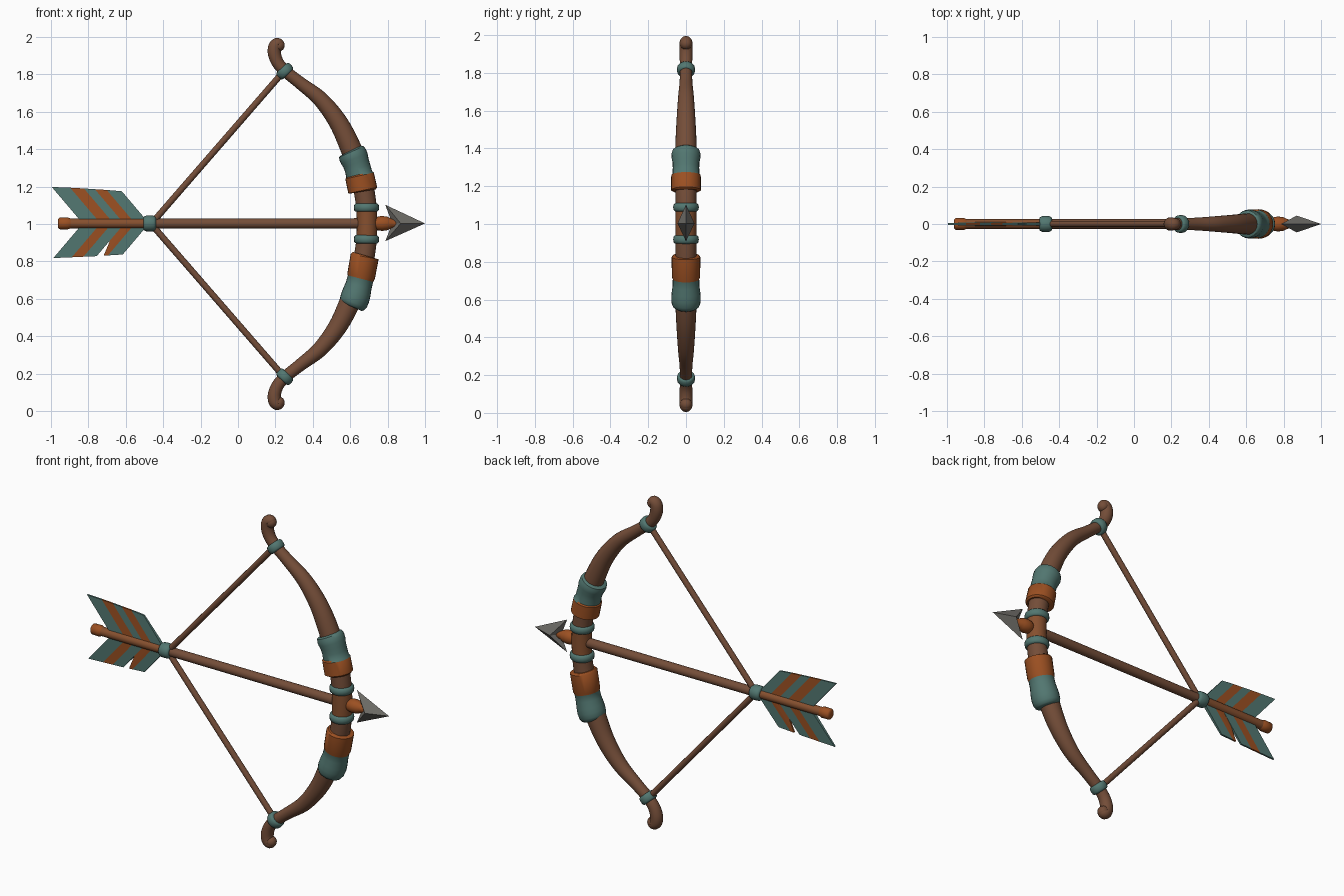
import bpy, bmesh, math
from mathutils import Vector

if "Cube" in bpy.data.objects:
    bpy.data.objects.remove(bpy.data.objects["Cube"])


def mat(name, rgb):
    m = bpy.data.materials.new(name)
    m.diffuse_color = (*rgb, 1)
    m.use_nodes = True
    m.node_tree.nodes["Principled BSDF"].inputs["Base Color"].default_value = m.diffuse_color
    return m


BROWN = mat("brown wood", (0.175, 0.075, 0.040))
TEAL = mat("teal", (0.085, 0.185, 0.165))
ORANGE = mat("orange", (0.33, 0.080, 0.016))
RUST = mat("rust wood", (0.24, 0.080, 0.028))
GREY = mat("grey metal", (0.155, 0.150, 0.135))


def finish(name, bm, mats, angle=40):
    bmesh.ops.recalc_face_normals(bm, faces=bm.faces[:])
    me = bpy.data.meshes.new(name)
    for f in bm.faces:
        f.smooth = True
    bm.to_mesh(me)
    bm.free()
    for m in mats:
        me.materials.append(m)
    me.set_sharp_from_angle(angle=math.radians(angle))
    ob = bpy.data.objects.new(name, me)
    bpy.context.collection.objects.link(ob)
    return ob


def smooth_path(pts, k):
    """Catmull-Rom through (x, z, radius) points."""
    v = [Vector(p) for p in pts]
    v = [2 * v[0] - v[1]] + v + [2 * v[-1] - v[-2]]
    out = []
    for i in range(1, len(v) - 2):
        a, b, c, d = v[i - 1:i + 3]
        for j in range(k):
            t = j / k
            out.append(0.5 * (2 * b + (c - a) * t + (2 * a - 5 * b + 4 * c - d) * t * t
                              + (3 * b - a - 3 * c + d) * t ** 3))
    return out + [v[-2]]


def tube(name, pts, mats, rule=None, k=1, n=20, angle=40):
    """Round tube along (x, z, radius) points in the y = 0 plane."""
    p = smooth_path(pts, k) if k > 1 else [Vector(q) for q in pts]
    bm = bmesh.new()
    rings = []
    for i, c in enumerate(p):
        d = p[min(i + 1, len(p) - 1)] - p[max(i - 1, 0)]
        d = Vector((d.x, d.y)).normalized()
        rings.append([bm.verts.new((c.x - d.y * c.z * math.cos(a), c.z * math.sin(a),
                                    c.y + d.x * c.z * math.cos(a)))
                      for a in (2 * math.pi * j / n for j in range(n))])
    for r, s in zip(rings, rings[1:]):
        for j in range(n):
            f = bm.faces.new((r[j], r[(j + 1) % n], s[(j + 1) % n], s[j]))
            if rule:
                f.material_index = rule(f.calc_center_median())
    for r in (rings[0], rings[-1]):
        f = bm.faces.new(r)
        if rule:
            f.material_index = rule(f.calc_center_median())
    return finish(name, bm, mats, angle)


def band(name, x, z, dx, dz, r, w, mat_):
    """Rounded ring centred on (x, z) with its axis along (dx, dz)."""
    l = math.hypot(dx, dz)
    dx, dz = dx / l, dz / l
    prof = [(-1, .72), (-.92, .86), (-.6, .97), (0, 1), (.6, .97), (.92, .86), (1, .72)]
    tube(name, [(x + dx * t * w, z + dz * t * w, r * q) for t, q in prof], [mat_], angle=60)


# Bow: upper limb with curled tip, mirrored below
limb = [(.224, 1.947, .026), (.213, 1.962, .033), (.197, 1.947, .035), (.195, 1.91, .035),
        (.213, 1.862, .033), (.252, 1.818, .032), (.335, 1.752, .034), (.44, 1.668, .042),
        (.532, 1.55, .050), (.597, 1.42, .056), (.65, 1.28, .057), (.682, 1.13, .055)]
bow = limb + [(.69, 1.0, .055)] + [(x, 2 - z, r) for x, z, r in reversed(limb)]
tube("bow", bow, [BROWN, RUST], lambda c: int(.93 < c.z < 1.08), k=6, n=24, angle=70)
for s, tag in ((1, "upper"), (-1, "lower")):
    # Rounded end of the curled tip
    bm = bmesh.new()
    bmesh.ops.create_uvsphere(bm, u_segments=20, v_segments=12, radius=.032)
    bmesh.ops.translate(bm, verts=bm.verts[:], vec=(.218, 0, 1 + s * .955))
    finish(tag + "_tip_ball", bm, [BROWN])
    # String band and string
    band(tag + "_string_band", .25, 1 + s * .817, .075, -s * .08, .048, .024, TEAL)
    tube(tag + "_string", [(.235, 1 + s * .805, .017), (-.46, 1 + s * .005, .017)], [BROWN], n=12)
    # Grip ring
    band(tag + "_grip_ring", .687, 1.003 + s * .085, .01, -s, .068, .023, TEAL)

# Leather wraps on both limbs
tube("upper_wrap", [(.603, 1.392, .060), (.606, 1.386, .072), (.613, 1.370, .077),
                    (.622, 1.350, .076), (.631, 1.325, .071), (.640, 1.298, .070),
                    (.648, 1.265, .071), (.650, 1.258, .078), (.667, 1.180, .079),
                    (.668, 1.174, .070)],
     [TEAL, ORANGE], lambda c: int(c.z - .22 * (c.x - .65) < 1.262), n=24)
tube("lower_wrap", [(.679, .832, .068), (.677, .825, .076), (.658, .72, .075),
                    (.655, .708, .070), (.645, .67, .071), (.635, .635, .076),
                    (.626, .605, .078), (.617, .580, .076), (.611, .565, .069),
                    (.608, .558, .058)],
     [TEAL, ORANGE], lambda c: int(c.z + .4 * (c.x - .65) > .70), n=24)

# Arrow shaft, nock end, ring and head socket
Z = 1.003
tube("arrow_shaft", [(-.90, Z, .026), (-.47, Z, .026), (.78, Z, .028)], [BROWN, RUST],
     lambda c: int(c.x < -.5))
tube("arrow_nock", [(-.962, Z, .022), (-.955, Z, .031), (-.91, Z, .032), (-.895, Z, .026)],
     [ORANGE], angle=60)
band("arrow_ring", -.472, Z, 1, 0, .043, .033, TEAL)
tube("head_socket", [(.73, Z, .028), (.745, Z, .036), (.77, Z, .040), (.80, Z, .036),
                     (.82, Z, .026), (.86, Z, .018)], [ORANGE], angle=60)

# Arrowhead: swept diamond with barbs
bm = bmesh.new()
tip, top, left, bot, right, notch = [bm.verts.new(v) for v in (
    (1, 0, Z), (.787, 0, 1.103), (.87, -.045, Z), (.787, 0, .908), (.87, .045, Z), (.825, 0, Z))]
rim = [top, left, bot, right]
for i in range(4):
    bm.faces.new((tip, rim[i], rim[(i + 1) % 4]))
    bm.faces.new((notch, rim[i], rim[(i + 1) % 4]))
finish("arrowhead", bm, [GREY], 10)


# Feathers: slanted barb strips (start, end, outer height at each, colour)
def feather(name, side, strips):
    bm = bmesh.new()
    for s0, s1, h0, h1, m in strips:
        loop = [(s0, 0, .010), (s1, 0, .010), (s1, h1, .005), (s0, h0, .005)]
        a, b = [[bm.verts.new((s - .85 * h, e * y, Z + side * h)) for s, h, y in loop]
                for e in (-1, 1)]
        fs = [bm.faces.new(a), bm.faces.new(b)]
        fs += [bm.faces.new((a[i], a[(i + 1) % 4], b[(i + 1) % 4], b[i])) for i in range(4)]
        for f in fs:
            f.material_index = m
    finish(name, bm, [TEAL, ORANGE], 30)


feather("upper_feather", 1, [(-.83, -.735, .195, .191, 0), (-.735, -.665, .191, .187, 1),
                             (-.665, -.61, .187, .183, 0), (-.61, -.55, .183, .179, 1),
                             (-.55, -.475, .179, .172, 0)])
feather("lower_feather", -1, [(-.83, -.735, .185, .181, 0), (-.735, -.675, .181, .178, 1),
                              (-.675, -.607, .178, .175, 0), (-.607, -.572, .09, .172, 1),
                              (-.572, -.55, .172, .171, 1), (-.55, -.475, .171, .166, 0)])
